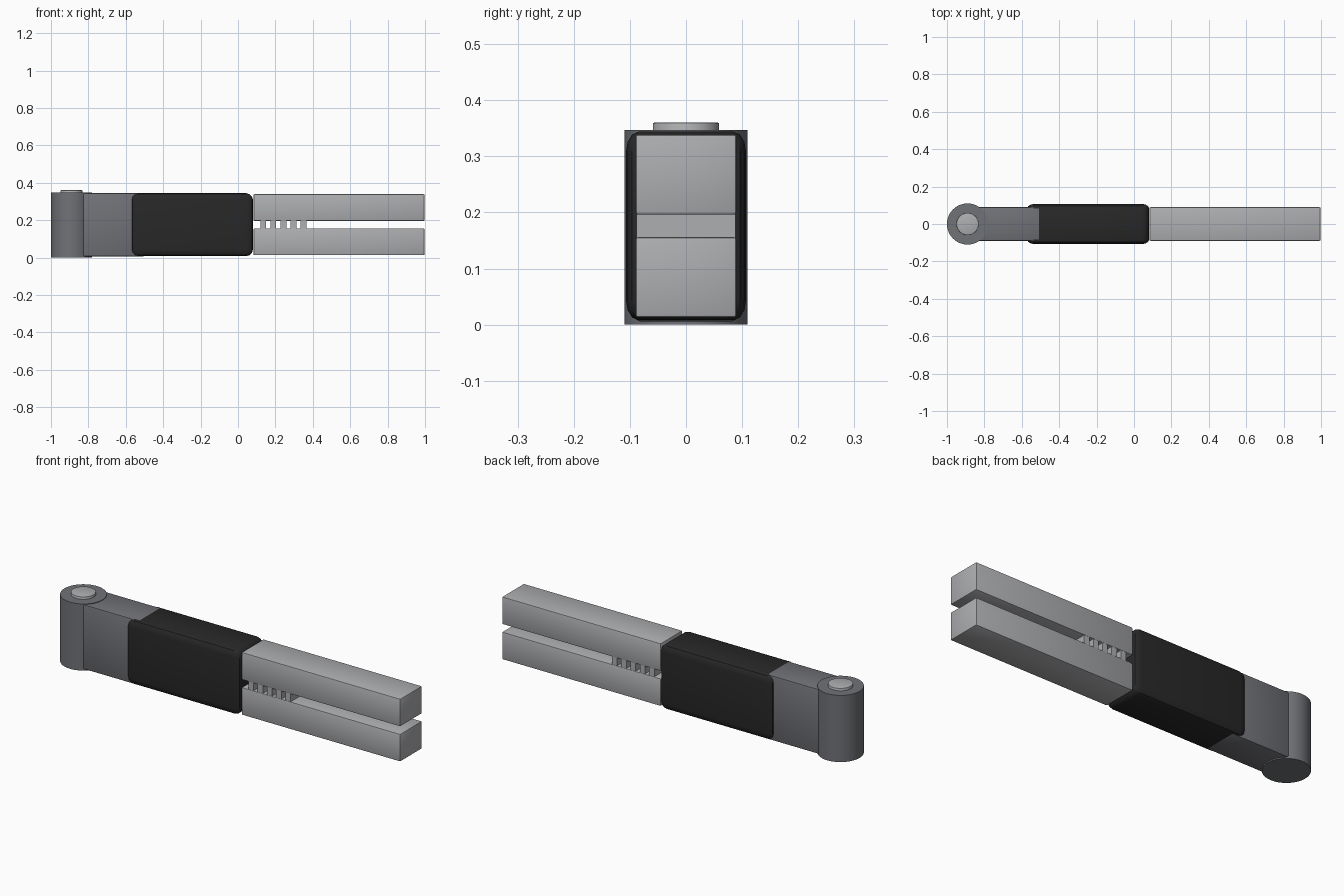
import bpy
import math

cube = bpy.data.objects.get("Cube")
if cube:
    bpy.data.objects.remove(cube, do_unlink=True)


def material(name, rgb):
    m = bpy.data.materials.new(name)
    m.use_nodes = True
    m.diffuse_color = (*rgb, 1)
    m.node_tree.nodes["Principled BSDF"].inputs["Base Color"].default_value = (*rgb, 1)
    return m


STEEL = material("light steel", (0.42, 0.425, 0.44))
IRON = material("dark grey metal", (0.165, 0.168, 0.185))
RUBBER = material("black rubber", (0.021, 0.021, 0.021))


def finish(obj, name, mat, bevel=0, segments=2):
    obj.name = obj.data.name = name
    obj.data.materials.append(mat)
    if bevel:
        mod = obj.modifiers.new("Bevel", "BEVEL")
        mod.width, mod.segments = bevel, segments
        bpy.ops.object.modifier_apply(modifier=mod.name)
    return obj


def box(name, mat, x, y, z, bevel=0, segments=2, squash=1):
    """Box between x, y and z ranges; squash narrows the bevel along y."""
    bpy.ops.mesh.primitive_cube_add(size=1)
    obj = bpy.context.object
    obj.location = [(r[0] + r[1]) / 2 for r in (x, y, z)]
    obj.scale = [x[1] - x[0], (y[1] - y[0]) / squash, z[1] - z[0]]
    bpy.ops.object.transform_apply(location=False, rotation=False, scale=True)
    finish(obj, name, mat, bevel, segments)
    obj.scale.y = squash
    bpy.ops.object.transform_apply(location=False, rotation=False, scale=True)
    bpy.ops.object.shade_smooth_by_angle(angle=math.radians(32))
    return obj


def cylinder(name, mat, x, radius, z, bevel=0):
    bpy.ops.mesh.primitive_cylinder_add(vertices=64, radius=radius, depth=z[1] - z[0],
                                        location=(x, 0, (z[0] + z[1]) / 2))
    finish(bpy.context.object, name, mat, bevel)
    bpy.ops.object.shade_smooth_by_angle(angle=math.radians(32))


# Hinge barrel with its pin
cylinder("hinge_barrel", IRON, -0.89, 0.11, (0, 0.347))
cylinder("hinge_pin", STEEL, -0.89, 0.059, (0.01, 0.36), 0.002)

# Arm joining the hinge to the grip
box("hinge_arm", IRON, (-0.84, -0.5), (-0.09, 0.09), (0.006, 0.344), 0.008)

# Rounded grip sleeve
box("grip_sleeve", RUBBER, (-0.57, 0.08), (-0.107, 0.107), (0.008, 0.344),
    0.036, 3, 0.62)

# Two parallel bars
for name, z in (("lower_bar", (0.013, 0.156)), ("upper_bar", (0.196, 0.339))):
    box(name, STEEL, (0.083, 0.997), (-0.09, 0.09), z, 0.005)

# Row of teeth between the bars
for i in range(5):
    x = 0.136 + i * 0.0535
    box(f"tooth_{i + 1}", STEEL, (x - 0.015, x + 0.015), (-0.088, 0.088), (0.155, 0.2))
